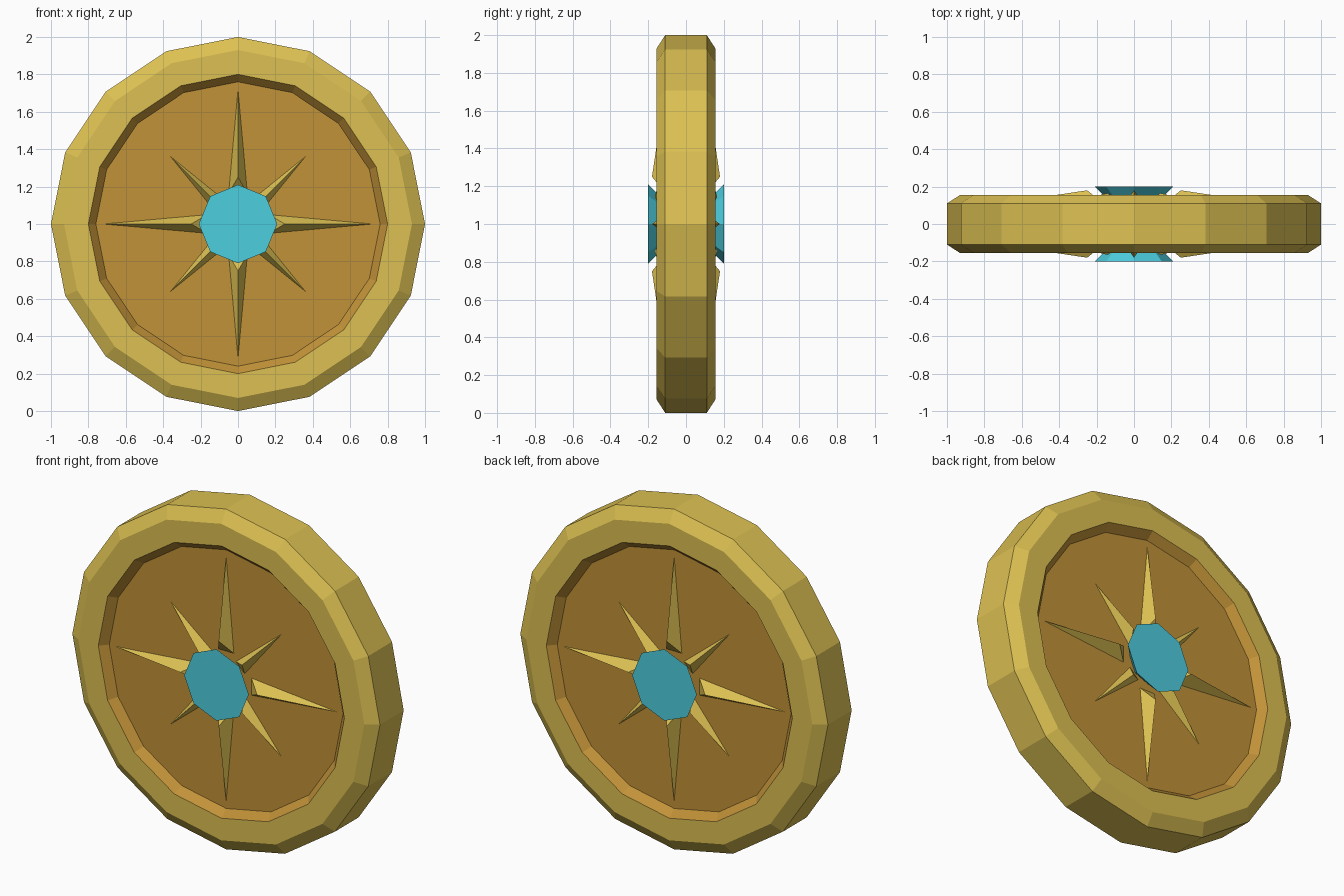
import bpy, bmesh
from math import cos, sin, pi

cube = bpy.data.objects.get("Cube")
if cube:
    bpy.data.objects.remove(cube)


def material(name, rgb):
    m = bpy.data.materials.new(name)
    m.use_nodes = True
    colour = (*rgb, 1)
    m.diffuse_color = colour
    m.node_tree.nodes["Principled BSDF"].inputs["Base Color"].default_value = colour
    return m


GOLD = material("gold", (0.72, 0.53, 0.085))
BRONZE = material("bronze", (0.54, 0.29, 0.04))
TEAL = material("teal", (0.075, 0.62, 0.74))
CENTRE_Z = 1.0
FLOOR = 0.11      # half depth of the sunken faces


def finish(name, bm, mats):
    bmesh.ops.recalc_face_normals(bm, faces=bm.faces)
    mesh = bpy.data.meshes.new(name)
    bm.to_mesh(mesh)
    bm.free()
    for m in mats:
        mesh.materials.append(m)
    obj = bpy.data.objects.new(name, mesh)
    obj.location.z = CENTRE_Z
    bpy.context.collection.objects.link(obj)
    return obj


def lathe(profile, sides):
    """Turn (radius, y) points around the y axis and cap both ends."""
    bm = bmesh.new()
    rings = [[bm.verts.new((r * sin(2 * pi * i / sides), y, r * cos(2 * pi * i / sides)))
              for i in range(sides)] for r, y in profile]
    for a, b in zip(rings, rings[1:]):
        for i in range(sides):
            j = (i + 1) % sides
            bm.faces.new((a[i], a[j], b[j], b[i]))
    bm.faces.new(rings[0])
    bm.faces.new(rings[-1])
    return bm


# Coin body: bevelled gold rim, bronze sunken faces and inner walls
half = [(0.76, FLOOR), (0.80, 0.155), (0.93, 0.155), (1.0, 0.11)]
profile = [(r, -y) for r, y in half] + half[::-1]
body = lathe(profile, 16)
for f in body.faces:
    inside = max(v.co.xz.length for v in f.verts) < 0.85
    f.material_index = 1 if inside else 0
finish("coin_body", body, [GOLD, BRONZE])


def star(side):
    """Eight ridged spikes, long on the axes and short between them."""
    bm = bmesh.new()
    for k in range(8):
        if k % 2 == 0:
            tip, peak, base, width, height = 0.72, 0.25, 0.165, 0.05, 0.07
        else:
            tip, peak, base, width, height = 0.51, 0.20, 0.13, 0.04, 0.055
        a = k * pi / 4

        def point(r, across, up):
            return bm.verts.new((r * sin(a) + across * cos(a), side * (FLOOR + up),
                                 r * cos(a) - across * sin(a)))

        t, p = point(tip, 0, 0), point(peak, 0, height)
        l, r = point(base, -width, 0), point(base, width, 0)
        for tri in ((t, p, l), (t, r, p), (l, p, r), (t, l, r)):
            bm.faces.new(tri)
    return bm


# Star and flared octagonal gem on each face
for side, label in ((-1, "front"), (1, "back")):
    finish(label + "_star", star(side), [GOLD])
    gem = lathe([(0.12, side * FLOOR), (0.21, side * 0.20)], 8)
    finish(label + "_gem", gem, [TEAL])
